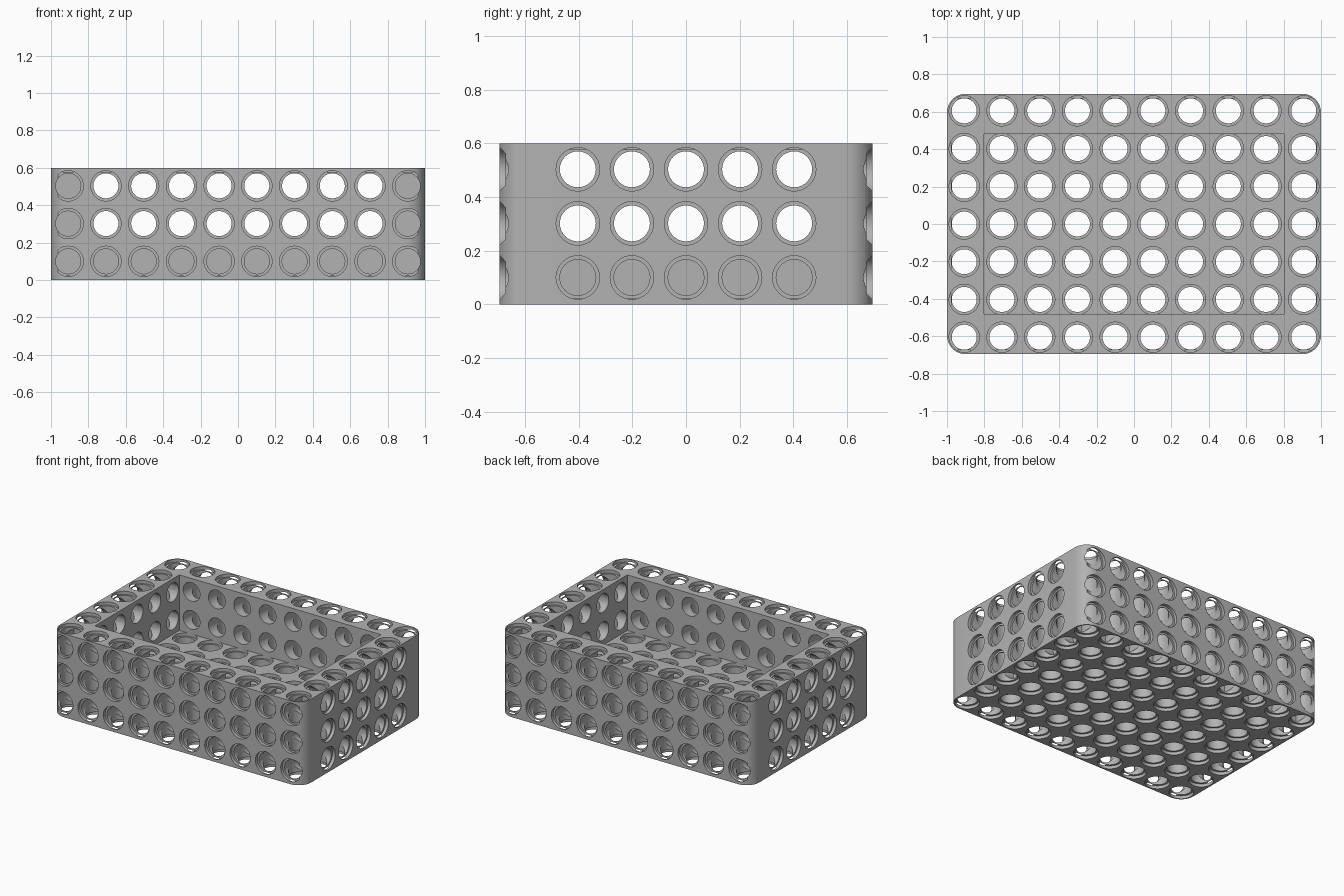
import bpy, bmesh, math
from mathutils import Matrix, Vector

cube = bpy.data.objects.get("Cube")
if cube:
    bpy.data.objects.remove(cube, do_unlink=True)

PITCH = 0.2017
HX, HY, HEIGHT = 1.0, 0.696, 0.6       # half length, half width, height
IN_X, IN_Y, FLOOR = 0.803, 0.48, 0.2   # cavity half sizes and floor level
CORNER = 0.1
HOLE, RIM, RIM_DEPTH = 0.067, 0.081, 0.0225
SIDES = 32
OVER = 0.03                            # cutter overshoot past a face

grey = bpy.data.materials.new("light grey plastic")
grey.use_nodes = True
colour = (0.45, 0.45, 0.45, 1)
grey.diffuse_color = colour
grey.node_tree.nodes["Principled BSDF"].inputs["Base Color"].default_value = colour


def make_object(name, bm):
    bmesh.ops.recalc_face_normals(bm, faces=bm.faces)
    mesh = bpy.data.meshes.new(name)
    bm.to_mesh(mesh)
    bm.free()
    mesh.materials.append(grey)
    obj = bpy.data.objects.new(name, mesh)
    bpy.context.scene.collection.objects.link(obj)
    return obj


def stepped_pin(bm, profile, place, turn=0.0):
    """Closed lathed pin from (radius, height) points along local z."""
    rings = []
    for r, h in profile:
        rings.append([bm.verts.new(place @ Vector((
            r * math.cos(math.tau * (i + turn) / SIDES),
            r * math.sin(math.tau * (i + turn) / SIDES), h)))
            for i in range(SIDES)])
    for low, high in zip(rings, rings[1:]):
        for i in range(SIDES):
            j = (i + 1) % SIDES
            bm.faces.new((low[i], low[j], high[j], high[i]))
    bm.faces.new(rings[0][::-1])
    bm.faces.new(rings[-1])


def subtract(obj, bm, name):
    """Cut a set of shapes out of the object and bake the result."""
    cutter = make_object(name, bm)
    cutter.hide_render = True
    mod = obj.modifiers.new("cut", 'BOOLEAN')
    mod.operation = 'DIFFERENCE'
    mod.solver = 'EXACT'
    mod.object = cutter
    graph = bpy.context.evaluated_depsgraph_get()
    baked = bpy.data.meshes.new_from_object(obj.evaluated_get(graph))
    obj.modifiers.clear()
    obj.data = baked
    bpy.data.objects.remove(cutter, do_unlink=True)


def spread(count):
    return [(i - (count - 1) / 2) * PITCH for i in range(count)]


# Tray block with rounded upright corners
bm = bmesh.new()
outline = []
for k, (sx, sy) in enumerate(((1, 1), (-1, 1), (-1, -1), (1, -1))):
    for i in range(9):
        a = math.pi / 2 * (k + i / 8)
        outline.append(bm.verts.new((sx * (HX - CORNER) + CORNER * math.cos(a),
                                     sy * (HY - CORNER) + CORNER * math.sin(a), 0)))
base = bm.faces.new(outline)
top = bmesh.ops.extrude_face_region(bm, geom=[base])
bmesh.ops.translate(bm, vec=(0, 0, HEIGHT),
                    verts=[g for g in top["geom"] if isinstance(g, bmesh.types.BMVert)])
tray = make_object("perforated_tray", bm)

# Open cavity
bm = bmesh.new()
bmesh.ops.create_cube(bm, size=1, matrix=Matrix.Translation((0, 0, FLOOR + 0.5))
                      @ Matrix.Diagonal((2 * IN_X, 2 * IN_Y, 1, 1)))
subtract(tray, bm, "cavity_cutter")

# Upright holes, recessed at both ends, through the walls and the floor
bm = bmesh.new()
for x in spread(10):
    for y in spread(7):
        inside = abs(x) < IN_X and abs(y) < IN_Y
        upper = FLOOR if inside else HEIGHT
        end = upper + (0.001 if inside else OVER)
        stepped_pin(bm, [(RIM, -OVER), (RIM, RIM_DEPTH), (HOLE, RIM_DEPTH),
                         (HOLE, upper - RIM_DEPTH), (RIM, upper - RIM_DEPTH), (RIM, end)],
                    Matrix.Translation((x, y, 0)), 0.5)
subtract(tray, bm, "upright_hole_cutters")

# Wall holes, recessed on the outside; those outside the cavity stay blind
rows = [0.1 + PITCH * i for i in range(3)]
for name, count, half, inner, quarter in (("front_back", 10, HY, IN_Y, 0),
                                          ("left_right", 5, HX, IN_X, 1)):
    bm = bmesh.new()
    profile = [(RIM, half + OVER), (RIM, half - RIM_DEPTH),
               (HOLE, half - RIM_DEPTH), (HOLE, inner - 0.005)]
    for side in (0, 2):
        spin = Matrix.Rotation((quarter + side) * math.pi / 2, 4, 'Z')
        for u in spread(count):
            for z in rows:
                place = (spin @ Matrix.Translation((u, 0, z))
                         @ Matrix.Rotation(math.pi / 2, 4, 'X'))
                stepped_pin(bm, profile, place)
    subtract(tray, bm, name + "_hole_cutters")

# Smooth the round walls, keep the rims crisp
bpy.ops.object.select_all(action='DESELECT')
tray.select_set(True)
bpy.context.view_layer.objects.active = tray
bpy.ops.object.shade_smooth_by_angle(angle=math.radians(25))
